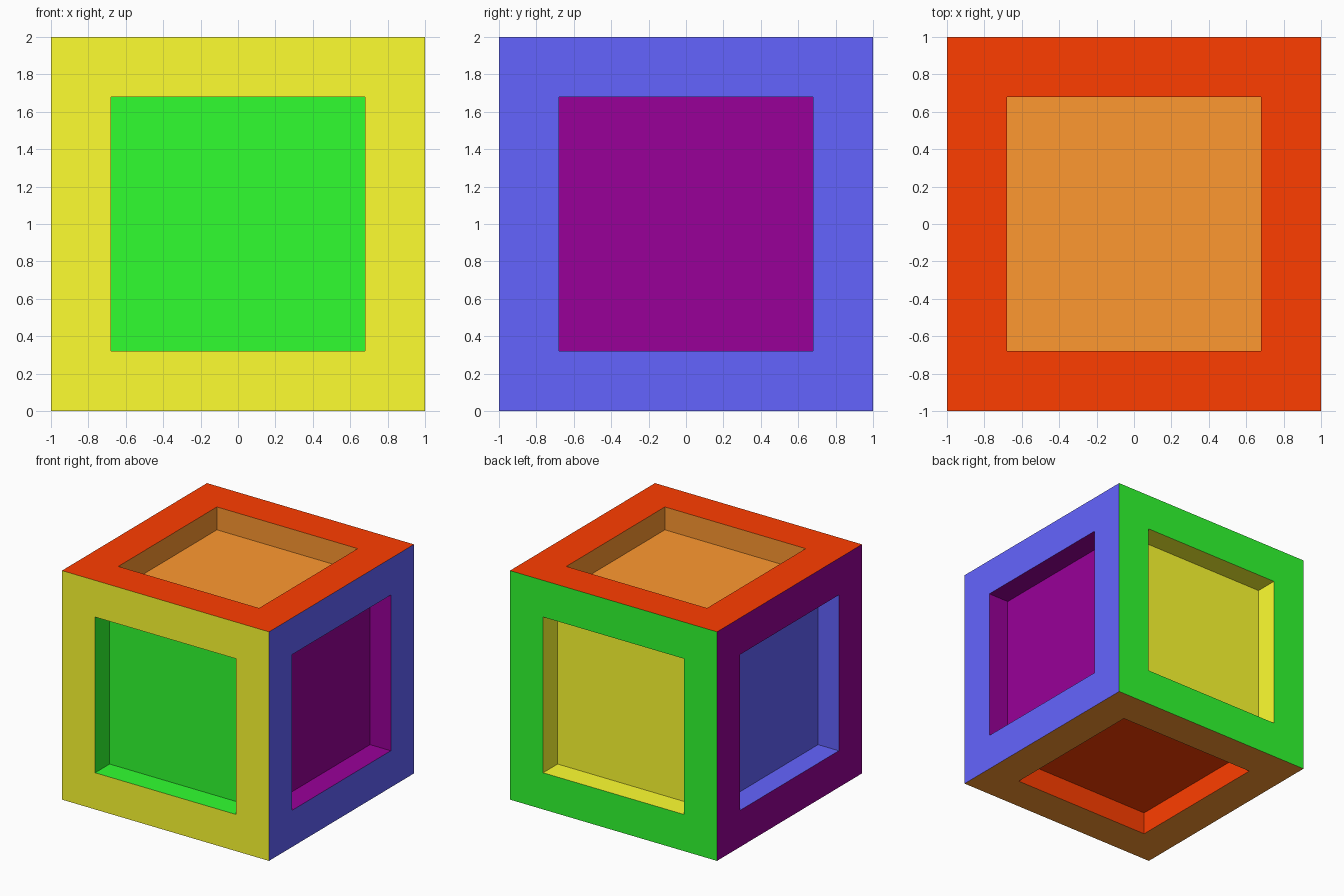
import bpy
import bmesh
from mathutils import Matrix

if "Cube" in bpy.data.objects:
    bpy.data.objects.remove(bpy.data.objects["Cube"])

INSET, DEPTH = 0.32, 0.2

COLOURS = {
    "yellow": (1.0, 1.0, 0.03), "green": (0.03, 1.0, 0.03),
    "blue": (0.127, 0.127, 1.0), "purple": (0.318, 0.0, 0.318),
    "red": (1.0, 0.048, 0.0), "orange": (1.0, 0.318, 0.03),
}
NAMES = list(COLOURS)

# Face direction -> (frame colour, recess colour); opposite faces swap the pair
SIDES = {
    (0, -1, 0): ("yellow", "green"), (0, 1, 0): ("green", "yellow"),
    (1, 0, 0): ("blue", "purple"), (-1, 0, 0): ("purple", "blue"),
    (0, 0, 1): ("red", "orange"), (0, 0, -1): ("orange", "red"),
}

# Cube body standing on the ground
bm = bmesh.new()
bmesh.ops.create_cube(bm, size=2, matrix=Matrix.Translation((0, 0, 1)))
bm.normal_update()

# Frame and square recess on every face
for face in list(bm.faces):
    frame, recess = SIDES[tuple(round(c) for c in face.normal)]
    face.material_index = NAMES.index(frame)
    rim = bmesh.ops.inset_individual(bm, faces=[face], thickness=INSET,
                                     use_even_offset=True)["faces"]
    for f in rim:
        f.material_index = NAMES.index(frame)
    # Straight walls pushed inwards
    inward = -face.normal.copy() * DEPTH
    walls = bmesh.ops.inset_individual(bm, faces=[face], thickness=0)["faces"]
    bmesh.ops.translate(bm, verts=face.verts[:], vec=inward)
    for f in walls + [face]:
        f.material_index = NAMES.index(recess)

bm.normal_update()
mesh = bpy.data.meshes.new("recessed_cube")
bm.to_mesh(mesh)
bm.free()

for name, rgb in COLOURS.items():
    mat = bpy.data.materials.new(name)
    mat.diffuse_color = (*rgb, 1)
    mat.use_nodes = True
    mat.node_tree.nodes["Principled BSDF"].inputs["Base Color"].default_value = mat.diffuse_color
    mesh.materials.append(mat)

cube = bpy.data.objects.new("recessed_cube", mesh)
bpy.context.collection.objects.link(cube)
